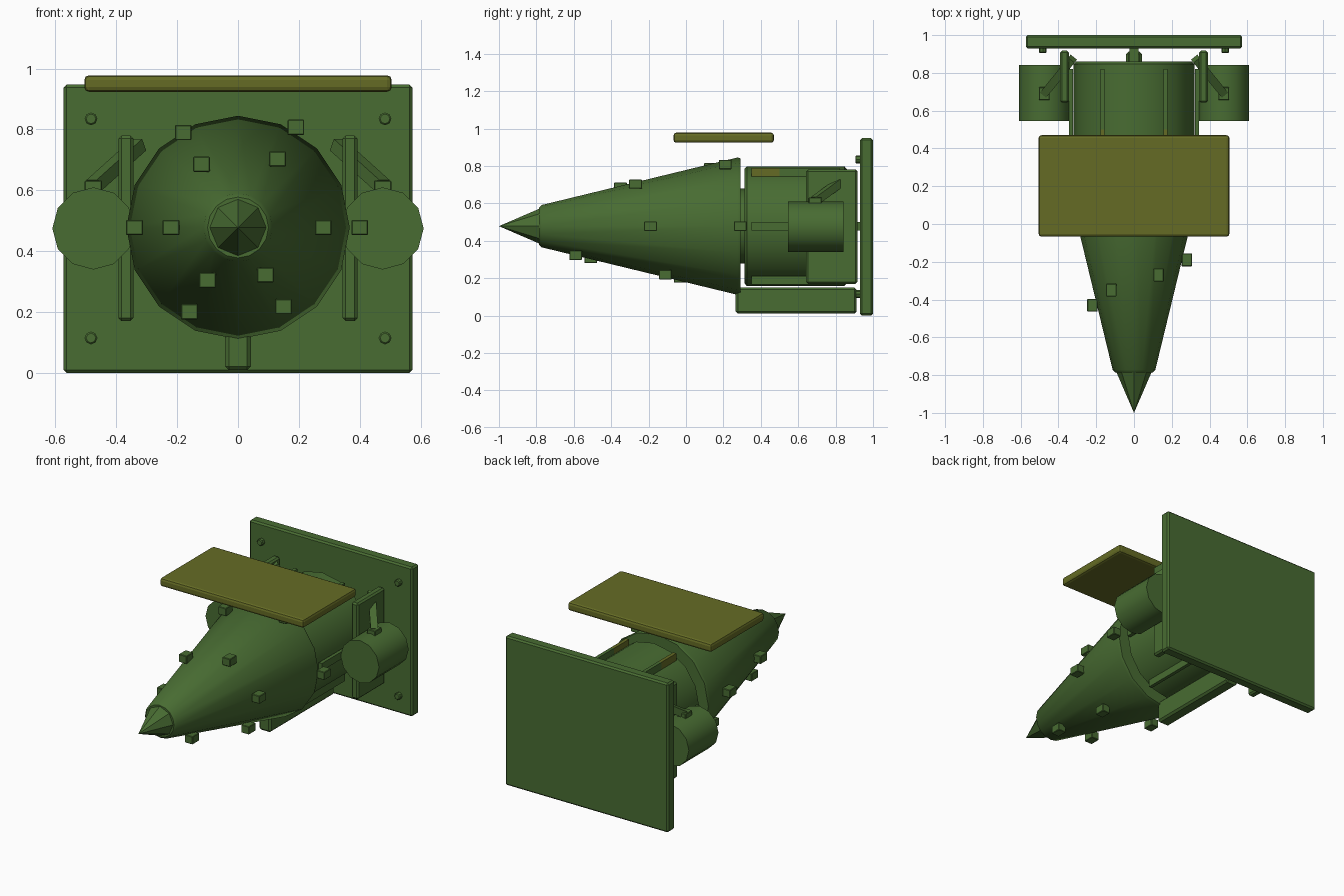
import bpy, bmesh, math
from mathutils import Vector, Matrix

if "Cube" in bpy.data.objects:
    bpy.data.objects.remove(bpy.data.objects["Cube"])

AX = 0.478  # height of the drill axis


def material(name, rgb):
    m = bpy.data.materials.new(name)
    m.diffuse_color = (*rgb, 1)
    m.use_nodes = True
    m.node_tree.nodes["Principled BSDF"].inputs["Base Color"].default_value = m.diffuse_color
    return m


GREEN = material("army_green", (0.065, 0.150, 0.032))
OLIVE = material("olive_yellow", (0.130, 0.148, 0.018))


def finish(name, bm, mat, smooth_angle=0):
    bmesh.ops.recalc_face_normals(bm, faces=bm.faces)
    if smooth_angle:
        for f in bm.faces:
            f.smooth = True
        for e in bm.edges:
            e.smooth = e.calc_face_angle(3) < math.radians(smooth_angle)
    me = bpy.data.meshes.new(name)
    bm.to_mesh(me)
    bm.free()
    me.materials.append(mat)
    ob = bpy.data.objects.new(name, me)
    bpy.context.collection.objects.link(ob)
    return ob


def box(name, lo, hi, mat=GREEN, bevel=0.0, segments=1):
    lo, hi = Vector(lo), Vector(hi)
    bm = bmesh.new()
    bmesh.ops.create_cube(bm, size=1, matrix=Matrix.Translation((lo + hi) / 2)
                          @ Matrix.Diagonal((*(hi - lo), 1)))
    if bevel:
        bmesh.ops.bevel(bm, geom=bm.edges[:], offset=bevel, segments=segments,
                        profile=0.5, affect='EDGES')
    return finish(name, bm, mat)


def centred_box(name, c, size, mat=GREEN, bevel=0.0):
    c, h = Vector(c), Vector(size) / 2
    return box(name, c - h, c + h, mat, bevel)


def lathe(name, profile, sides, x=0, z=AX, smooth_angle=40):
    """Closed solid turned around an axis along y; profile is (y, radius)."""
    bm = bmesh.new()
    rings = []
    for y, r in profile:
        if r == 0:
            rings.append([bm.verts.new((x, y, z))] * sides)
            continue
        angles = [2 * math.pi * i / sides for i in range(sides)]
        rings.append([bm.verts.new((x + r * math.cos(a), y, z + r * math.sin(a)))
                      for a in angles])
    for a, b in zip(rings, rings[1:]):
        for i in range(sides):
            j = (i + 1) % sides
            quad = list(dict.fromkeys((a[i], a[j], b[j], b[i])))
            bm.faces.new(quad)
    for ring in (rings[0], rings[-1]):
        if ring[0] is not ring[1]:
            bm.faces.new(ring)
    return finish(name, bm, GREEN, smooth_angle)


def bar(name, a, b, size):
    """Square bar from point a to point b."""
    a, b = Vector(a), Vector(b)
    d = b - a
    bm = bmesh.new()
    bmesh.ops.create_cube(bm, size=1, matrix=Matrix.Translation((a + b) / 2)
                          @ d.to_track_quat('Z', 'Y').to_matrix().to_4x4()
                          @ Matrix.Diagonal((size, size, d.length, 1)))
    return finish(name, bm, GREEN)


# Drill head: faceted tip, long cone and rear rim
lathe("drill_tip", [(-1.0, 0), (-0.78, 0.095), (-0.76, 0.095)], 8, smooth_angle=0)
lathe("drill_cone", [(-0.785, 0.100), (-0.772, 0.113), (0.275, 0.367),
                     (0.292, 0.362)], 16)

# Cutting teeth winding around the cone
for i in range(12):
    a = math.radians(300 - 60 * i)
    r = 0.18 + 0.02 * i
    centred_box(f"tooth_{i + 1}", (r * math.cos(a), -0.59 + 0.08 * i, AX + r * math.sin(a)),
                (0.055, 0.068, 0.05), bevel=0.003)

# Drive housing with its neck and rear mount
lathe("drive_neck", [(0.28, 0.2), (0.33, 0.2)], 16)
lathe("drive_housing", [(0.312, 0.305), (0.325, 0.32), (0.847, 0.32), (0.86, 0.305)], 16)
centred_box("rear_mount", (0, 0.895, AX), (0.05, 0.08, 0.045))

# Ribs around the housing; the front ends of the top pair are olive
for k in range(6):
    a = math.radians(60 * k)
    x, z = 0.333 * math.cos(a), AX + 0.333 * math.sin(a)
    split = 0.50 if k in (1, 2) else 0.35
    if split > 0.35:
        box(f"rib_front_{k + 1}", (x - 0.011, 0.35, z - 0.023), (x + 0.011, split, z + 0.023), OLIVE)
    box(f"rib_{k + 1}", (x - 0.011, split, z - 0.023), (x + 0.011, 0.82, z + 0.023))

# Back plate, canopy and bottom rail
box("back_plate", (-0.573, 0.93, 0.0), (0.573, 1.0, 0.948), bevel=0.01)
box("canopy", (-0.505, -0.067, 0.924), (0.505, 0.47, 0.978), OLIVE, bevel=0.015, segments=2)
box("bottom_rail", (-0.042, 0.265, 0.01), (0.042, 0.912, 0.15), bevel=0.012)

# Side motors, brackets, struts and plate bolts on both sides
for side, s in (("left", -1), ("right", 1)):
    lathe(f"{side}_motor", [(0.545, 0.135), (0.842, 0.135)], 12, x=s * 0.475, z=0.475)
    centred_box(f"{side}_bracket", (s * 0.368, 0.78, 0.475), (0.048, 0.275, 0.61), bevel=0.01)
    centred_box(f"{side}_strut_foot", (s * 0.475, 0.69, 0.615), (0.057, 0.068, 0.034), bevel=0.003)
    bar(f"{side}_strut", (s * 0.475, 0.69, 0.615), (s * 0.325, 0.875, 0.75), 0.043)
    for level, z in (("lower", 0.115), ("upper", 0.835)):
        lathe(f"{side}_{level}_bolt", [(0.905, 0.016), (0.91, 0.021), (0.94, 0.021)],
              8, x=s * 0.483, z=z)
